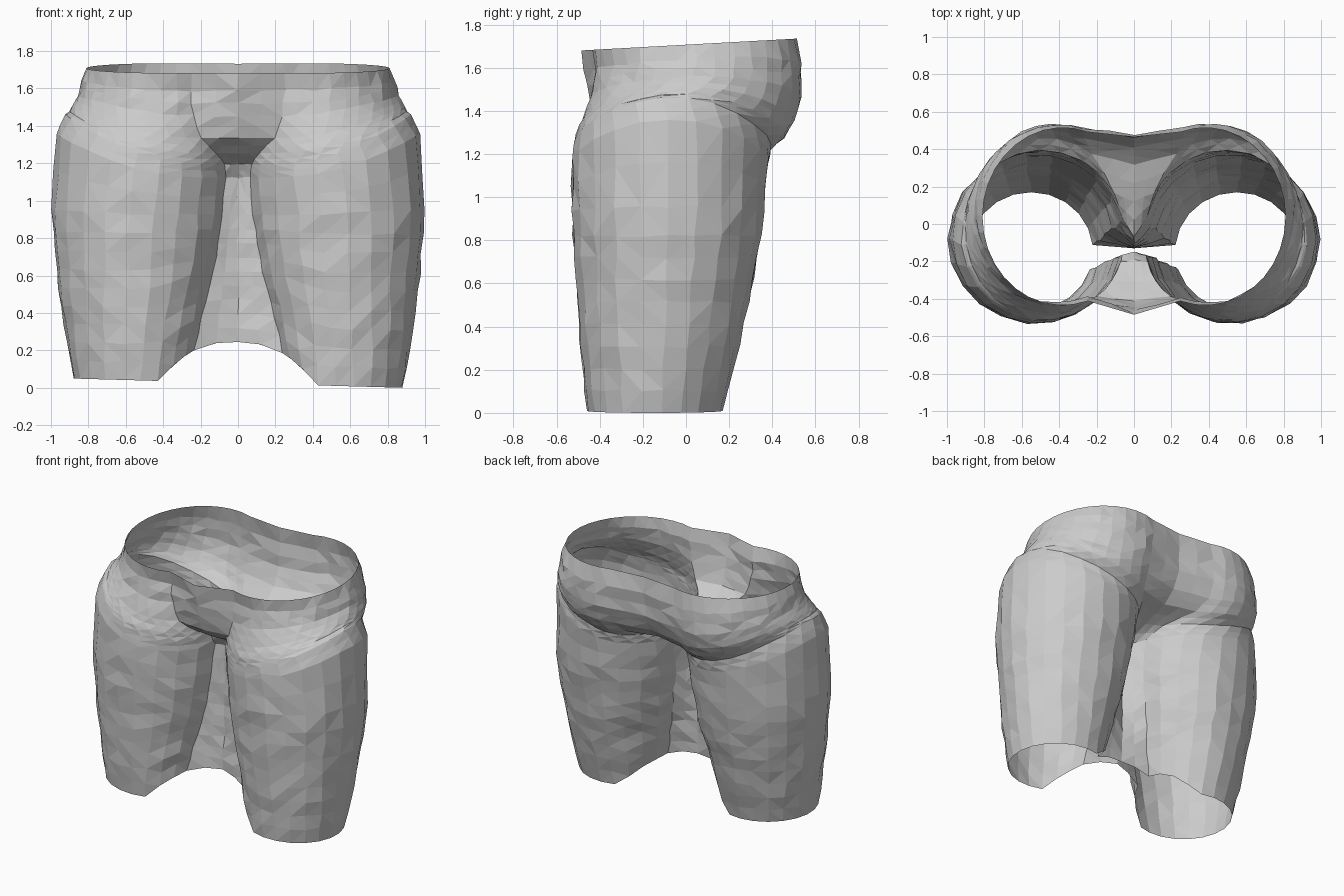
import bpy, bmesh, math, random
from mathutils import Vector

if "Cube" in bpy.data.objects:
    bpy.data.objects.remove(bpy.data.objects["Cube"])

random.seed(4)

# Levels: z, inner x, outer x, front y, back y, centre front y, centre back y,
#         front start angle, back end angle (where the leg oval meets the middle)
LEVELS = [
    (0.03, 0.22, 0.88, -0.46, 0.17, -0.17, -0.13, 162, 174),
    (0.30, 0.17, 0.93, -0.49, 0.24, -0.16, -0.13, 165, 172),
    (0.60, 0.11, 0.97, -0.51, 0.31, -0.15, -0.12, 168, 170),
    (0.90, 0.075, 0.997, -0.53, 0.36, -0.15, -0.11, 168, 170),
    (1.13, 0.055, 0.972, -0.53, 0.385, -0.15, -0.07, 168, 165),
    (1.20, 0.05, 0.925, -0.52, 0.395, -0.19, 0.12, 162, 150),
    (1.26, 0.04, 0.905, -0.51, 0.46, -0.31, 0.32, 145, 125),
    (1.34, 0.02, 0.89, -0.48, 0.505, -0.41, 0.41, 126, 116),
    (1.46, -0.02, 0.86, -0.44, 0.535, -0.45, 0.46, 114, 110),
    (1.60, -0.04, 0.835, -0.42, 0.535, -0.47, 0.475, 110, 108),
    (1.70, -0.05, 0.81, -0.435, 0.515, -0.485, 0.465, 108, 108),
]
ARC, WEB = 20, 2


def level_at(z):
    for a, b in zip(LEVELS, LEVELS[1:]):
        if z <= b[0]:
            f = (z - a[0]) / (b[0] - a[0])
            return [p + (q - p) * f for p, q in zip(a, b)]
    return list(LEVELS[-1])


def half_section(z):
    """Right half outline from the front middle round to the back middle."""
    _, xi, xo, yf, yb, cf, cb, af, ab = level_at(z)
    cx, cy, rx, ry = (xi + xo) / 2, (yf + yb) / 2, (xo - xi) / 2, (yb - yf) / 2
    arc = []
    for i in range(ARC + 1):
        t = math.radians(af - (af + ab) * i / ARC)
        arc.append(Vector((cx + rx * math.cos(t), cy - ry * math.sin(t), z)))
    front, back = Vector((0, cf, z)), Vector((0, cb, z))
    pts = [front.lerp(arc[0], i / WEB) for i in range(WEB)]
    pts += arc
    pts += [arc[-1].lerp(back, i / WEB) for i in range(1, WEB + 1)]
    return pts


def finish(p, edge):
    """Arched hem, creases rising to the hips, sloping rim, uneven cloth."""
    z = p.z
    low = max(0.0, 1 - (z - 0.03) / 0.9)
    lift = 0.22 * max(0.0, 1 - (abs(p.x) / 0.42) ** 2.5)
    p.z += low * (lift - 0.028 * p.x)
    crease = max(0.0, min((z - 0.9) / 0.3, (1.7 - z) / 0.5))
    p.z += crease * 0.25 * (max(0.0, abs(p.x) - 0.2) / 0.7) ** 2
    if z > 1.45:
        p.z += (0.055 * p.y + 0.012) * (z - 1.45) / 0.25
    if not edge:
        r = 0.003 if 1.1 < z < 1.4 else 0.007
        p += Vector([random.uniform(-r, r) for _ in range(3)])
    return p


# Row heights: regular legs, then the shaped rows of the seat
heights = [0.03 + 1.1 * i / 11 for i in range(12)]
heights += [1.165, 1.20, 1.23, 1.26, 1.30, 1.34, 1.40, 1.46, 1.53, 1.60, 1.70]

bm = bmesh.new()
rings = []
for k, z in enumerate(heights):
    right = half_section(z)
    left = [Vector((-p.x, p.y, p.z)) for p in reversed(right[1:-1])]
    edge = k in (0, len(heights) - 1)
    rings.append([bm.verts.new(finish(p, edge)) for p in right + left])

# Joined skin of the hips and both legs, split into triangles
for lo, hi in zip(rings, rings[1:]):
    n = len(lo)
    for i in range(n):
        j = (i + 1) % n
        a, b, c, d = lo[i], lo[j], hi[j], hi[i]
        if (a.co - c.co).length < (b.co - d.co).length:
            bm.faces.new((a, b, c))
            bm.faces.new((a, c, d))
        else:
            bm.faces.new((a, b, d))
            bm.faces.new((b, c, d))

# Stand on the ground
base = min(v.co.z for v in bm.verts)
for v in bm.verts:
    v.co.z -= base

mesh = bpy.data.meshes.new("short_trousers")
bm.to_mesh(mesh)
bm.free()
bpy.context.collection.objects.link(bpy.data.objects.new("short_trousers", mesh))
